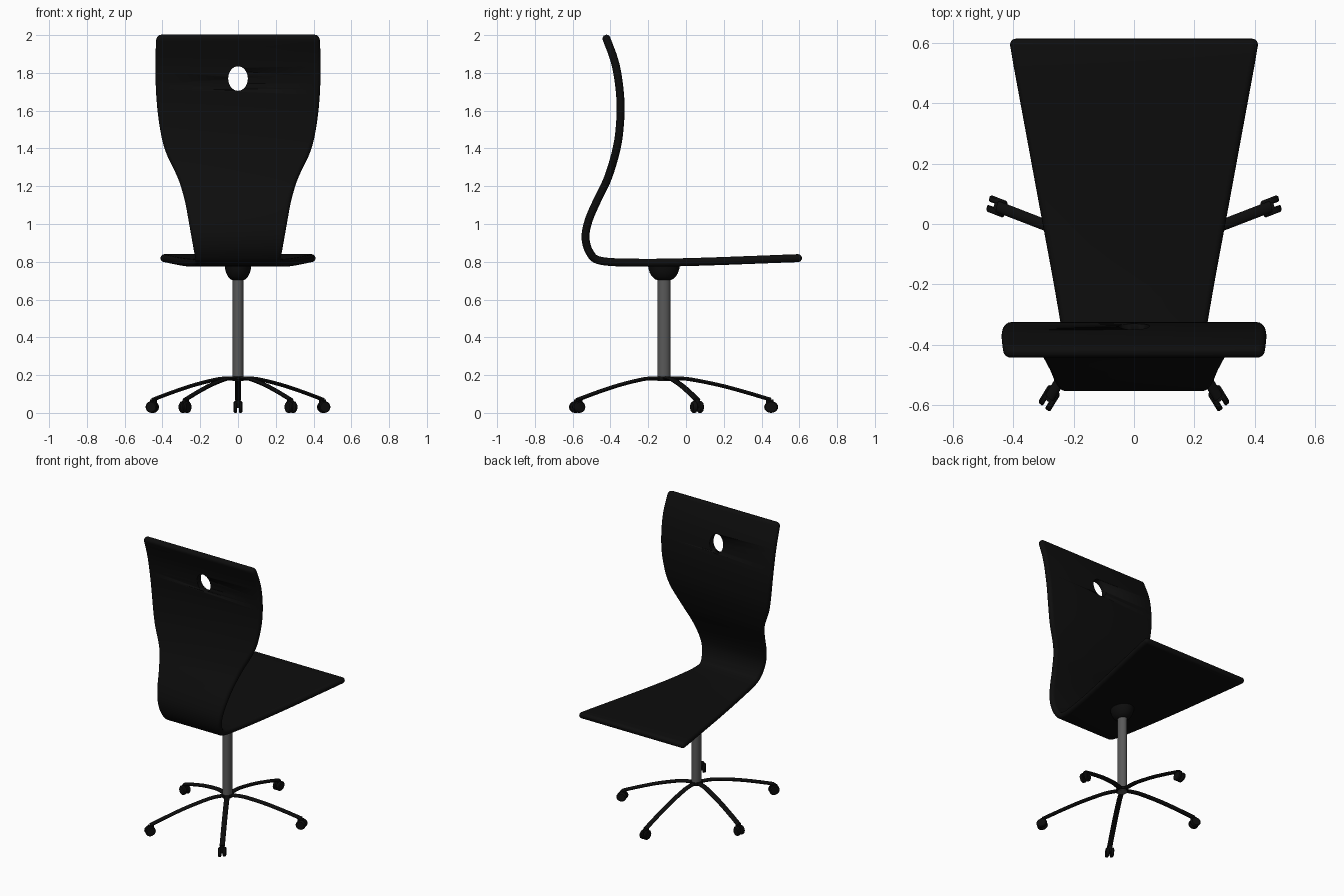
import bpy, bmesh, math
from mathutils import Vector, Matrix

if "Cube" in bpy.data.objects:
    bpy.data.objects.remove(bpy.data.objects["Cube"])


def material(name, v):
    m = bpy.data.materials.new(name)
    m.diffuse_color = (v, v, v, 1)
    m.use_nodes = True
    m.node_tree.nodes["Principled BSDF"].inputs["Base Color"].default_value = m.diffuse_color
    return m


BLACK = material("black", 0.004)
GREY = material("grey_metal", 0.1)
# pedestal frame: offset behind the origin and stretched in y
BASE = Matrix.Translation((0, -0.117, 0)) @ Matrix.Diagonal((1, 1.19, 1, 1))


def loft(name, rings, mat, matrix=Matrix(), angle=40):
    bm = bmesh.new()
    vs = [[bm.verts.new(matrix @ Vector(p)) for p in ring] for ring in rings]
    n = len(vs[0])
    for a, b in zip(vs, vs[1:]):
        for i in range(n):
            bm.faces.new((a[i], a[(i + 1) % n], b[(i + 1) % n], b[i]))
    bm.faces.new(vs[0][::-1])
    bm.faces.new(vs[-1])
    bmesh.ops.recalc_face_normals(bm, faces=bm.faces)
    me = bpy.data.meshes.new(name)
    bm.to_mesh(me)
    bm.free()
    ob = bpy.data.objects.new(name, me)
    bpy.context.collection.objects.link(ob)
    me.materials.append(mat)
    bpy.ops.object.select_all(action='DESELECT')
    bpy.context.view_layer.objects.active = ob
    ob.select_set(True)
    bpy.ops.object.shade_smooth_by_angle(angle=math.radians(angle))
    return ob


def lathe(name, prof, mat, matrix, n=32):
    rings = [[(r * math.cos(2 * math.pi * i / n), r * math.sin(2 * math.pi * i / n), z)
              for i in range(n)] for r, z in prof]
    return loft(name, rings, mat, matrix)


def spline(pts, steps):
    # Catmull-Rom through the points
    pts = [Vector(p) for p in pts]
    ext = [2 * pts[0] - pts[1]] + pts + [2 * pts[-1] - pts[-2]]
    out = []
    for a, b, c, d in zip(ext, ext[1:], ext[2:], ext[3:]):
        for k in range(steps):
            t = k / steps
            out.append(0.5 * (2 * b + (c - a) * t + (2 * a - 5 * b + 4 * c - d) * t * t
                              + (3 * b - a - 3 * c + d) * t ** 3))
    return out + [pts[-1]]


# one-piece seat and backrest shell: (half width, y, z) along the centre line
path = spline([(.432, -.428, 2.0), (.438, -.372, 1.84), (.431, -.347, 1.655),
               (.412, -.352, 1.5), (.382, -.372, 1.38), (.317, -.415, 1.24),
               (.282, -.47, 1.125), (.262, -.515, 1.02), (.246, -.532, .93),
               (.232, -.51, .85), (.226, -.45, .805), (.257, -.246, .795),
               (.315, .07, .80), (.415, .613, .82)], 6)


def refine_end(p):
    # extra rows close to the first point, for the rounded rim
    d = (p[1] - p[0])
    L = d.length
    return [p[0]] + [p[0] + d * (s / L) for s in (.002, .006, .012, .02) if s < L * .9] + p[1:]


path = refine_end(path)
path = refine_end(path[::-1])[::-1]


def end_round(d, r):
    return 0 if d >= r else r - math.sqrt(r * r - (r - d) ** 2)


rings = []
for i, p in enumerate(path):
    t = path[min(i + 1, len(path) - 1)] - path[max(i - 1, 0)]
    nrm = Vector((0, -t.z, t.y)).normalized()
    d = min((Vector(p.yz) - Vector(q.yz)).length for q in (path[0], path[-1]))
    h = .021 - min(end_round(d, .02), .013)
    w = p.x - end_round(d, .028) * .8
    ring = []
    for s in (1, -1):
        for k in range(9):
            a = -math.pi / 2 + math.pi * k / 8
            ring.append(Vector((s * (w - h + h * math.cos(a)), p.y, p.z)) + nrm * (s * h * math.sin(a)))
    rings.append(ring)
shell = loft("seat_shell", rings, BLACK)

# hand hole in the backrest
cutter = loft("hand_hole_cutter",
              [[(.052 * math.cos(a), y, 1.77 + .065 * math.sin(a))
                for a in (2 * math.pi * i / 32 for i in range(32))] for y in (-.6, -.1)], BLACK)
cutter.hide_render = True
cutter.hide_viewport = True
cutter.display_type = 'WIRE'
mod = shell.modifiers.new("hand_hole", 'BOOLEAN')
mod.object = cutter
mod.operation = 'DIFFERENCE'
mod.solver = 'EXACT'

# mounting dome, post and hub
lathe("seat_mount", [(.025, .701), (.04, .708), (.053, .722), (.063, .742),
                     (.069, .765), (.071, .79)], BLACK, BASE)
lathe("post", [(.029, .168), (.029, .72)], GREY, BASE)
lathe("base_hub", [(.035, .172), (.038, .176), (.038, .188), (.035, .192)], BLACK, BASE)

# five arched legs with twin-wheel casters
arch = spline([(0, 0, .182), (.08, 0, .182), (.14, 0, .173), (.25, 0, .146),
               (.36, 0, .111), (.475, 0, .070)], 4)
for k in range(5):
    M = BASE @ Matrix.Rotation(math.radians(90 + 72 * k), 4, 'Z')
    rings = []
    for i, p in enumerate(arch):
        t = arch[min(i + 1, len(arch) - 1)] - arch[max(i - 1, 0)]
        up = Vector((-t.z, 0, t.x)).normalized()
        rings.append([p + Vector((0, .016 * math.cos(a), 0)) + up * (.010 * math.sin(a))
                      for a in (2 * math.pi * j / 12 for j in range(12))])
    loft(f"leg_{k + 1}", rings, BLACK, M)
    # caster fork
    loft(f"caster_fork_{k + 1}",
         [[(x, y, z) for x, y in ((.455, -.01), (.487, -.01), (.487, .01), (.455, .01))]
          for z in (.025, .07)], BLACK, M)
    # wheels
    for side, s in (("left", 1), ("right", -1)):
        W = M @ Matrix.Translation((.477, 0, .031)) @ Matrix.Rotation(math.radians(-90 * s), 4, 'X')
        lathe(f"caster_wheel_{side}_{k + 1}", [(.027, .005), (.031, .008), (.031, .019), (.026, .024)],
              BLACK, W, 20)
